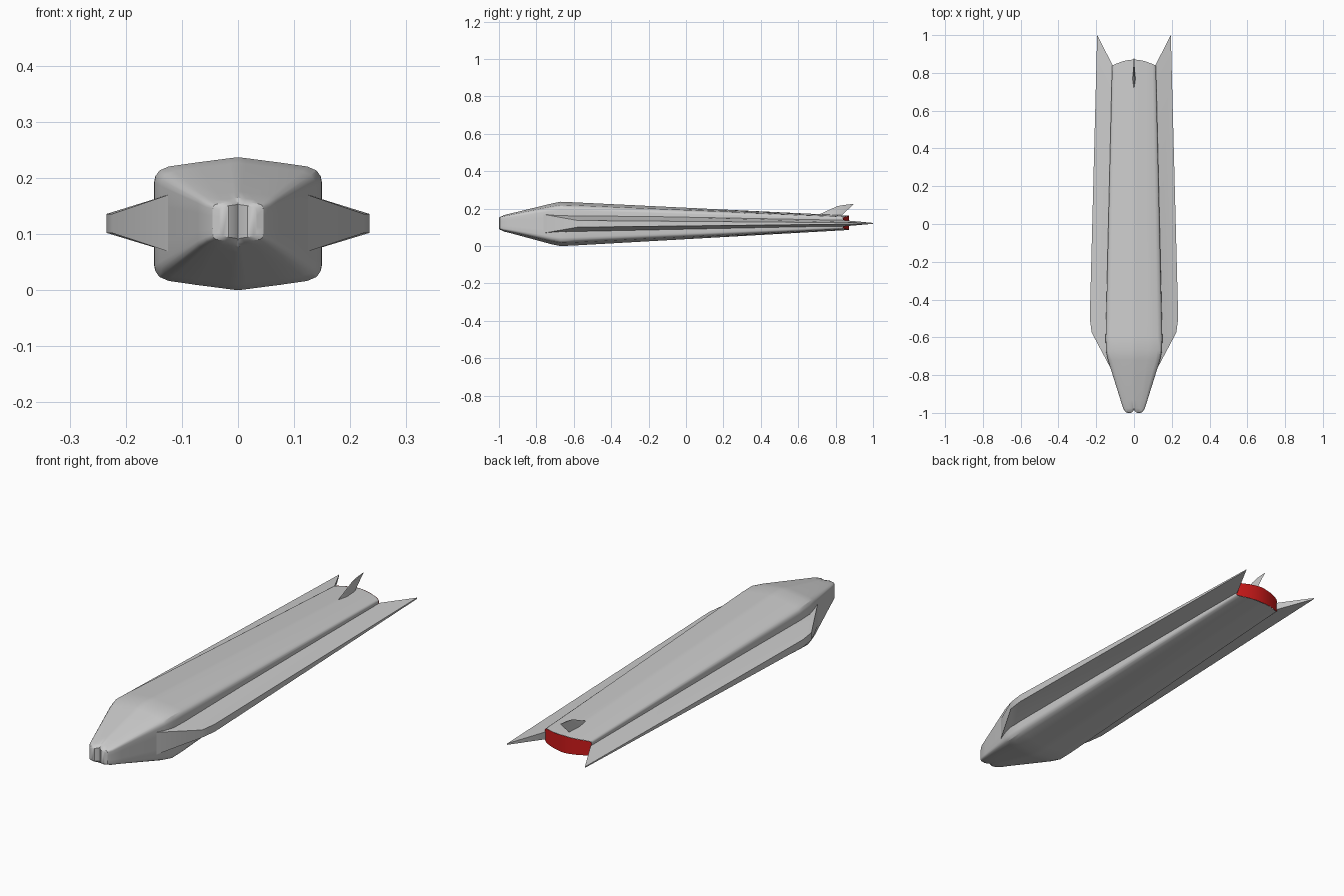
import bpy, math

if "Cube" in bpy.data.objects:
    bpy.data.objects.remove(bpy.data.objects["Cube"])

red = bpy.data.materials.new("engine_red")
red.diffuse_color = (0.6, 0.01, 0.01, 1)
red.use_nodes = True
red.node_tree.nodes["Principled BSDF"].inputs["Base Color"].default_value = red.diffuse_color


def make(name, verts, faces, angle=30):
    me = bpy.data.meshes.new(name)
    me.from_pydata(verts, [], faces)
    me.validate()
    ob = bpy.data.objects.new(name, me)
    bpy.context.collection.objects.link(ob)
    bpy.ops.object.select_all(action='DESELECT')
    ob.select_set(True)
    bpy.context.view_layer.objects.active = ob
    bpy.ops.object.mode_set(mode='EDIT')
    bpy.ops.mesh.select_all(action='SELECT')
    bpy.ops.mesh.normals_make_consistent(inside=False)
    bpy.ops.object.mode_set(mode='OBJECT')
    bpy.ops.object.shade_smooth_by_angle(angle=math.radians(angle))
    return ob


# Hull cross-section, quarter profile: share of half width, share of half height
quarter = [(1, .3), (1, .62), (.985, .72), (.94, .80), (.83, .86),
           (.5, .92), (.25, .96), (.1, .985), (0, 1)]
upper = quarter + [(-x, z) for x, z in reversed(quarter[:-1])]
n = len(upper)


def ring(y, w, z0, z1, bow):
    mid, half = (z0 + z1) / 2, (z1 - z0) / 2
    pts = upper + [(x, -z) for x, z in reversed(upper)]
    return [(x * w, y + bow(x), mid + z * half) for x, z in pts]


def flat(x):
    return 0


def groove(x):
    return 0.016 * max(0, 1 - abs(x) / .4)


def tail_bow(x):
    return 0.032 * (1 - x * x)


stations = [
    (-1.0, .033, .092, .153, groove),
    (-.995, .045, .085, .159, groove),
    (-.975, .058, .078, .165, flat),
    (-.93, .072, .067, .176, flat),
    (-.72, .138, .010, .227, flat),
    (-.67, .149, .0, .237, flat),
    (-.60, .150, .003, .234, flat),
    (.838, .116, .086, .163, tail_bow),
]
verts = [p for s in stations for p in ring(*s)]
m = 2 * n
faces = [(k * m + i, k * m + (i + 1) % m, (k + 1) * m + (i + 1) % m, (k + 1) * m + i)
         for k in range(len(stations) - 1) for i in range(m)]
faces += [(i, i + 1, m - 2 - i, m - 1 - i) for i in range(n - 1)]
make("hull", verts, faces)

# Red engine face, bowed panel just behind the hull's open end
end = [(x, y + .001, z) for x, y, z in ring(*stations[-1])]
cap = make("engine_face", end,
           [(i, i + 1, m - 2 - i, m - 1 - i) for i in range(n - 1)])
cap.data.materials.append(red)

# Side wings: (root x, root y, root z low/high), (tip x, tip y, tip z low/high)
wing = [((.115, -.78, .066, .173), (.224, -.575, .102, .136)),
        ((.115, -.70, .066, .173), (.234, -.50, .102, .136)),
        ((.100, .815, .103, .141), (.195, 1.0, .119, .124))]
for side, sx in (("left", -1), ("right", 1)):
    wv = []
    for (rx, ry, rl, rh), (tx, ty, tl, th) in wing:
        wv += [(sx * rx, ry, rh), (sx * tx, ty, th), (sx * tx, ty, tl), (sx * rx, ry, rl)]
    wf = [(k * 4 + i, k * 4 + (i + 1) % 4, k * 4 + 4 + (i + 1) % 4, k * 4 + 4 + i)
          for k in range(2) for i in range(4)]
    make(side + "_wing", wv, wf + [(0, 1, 2, 3), (8, 9, 10, 11)])

# Swept tail fin: diamond plan that narrows toward the top
fv = []
for y0, y1, za, zb, t in ((.67, .82, .15, .15, .009), (.81, .897, .214, .226, .003)):
    ym, zm = y0 * .55 + y1 * .45, (za + zb) / 2
    fv += [(0, y0, za), (t, ym, zm), (0, y1, zb), (-t, ym, zm)]
make("tail_fin", fv, [(0, 1, 2, 3), (4, 5, 6, 7)] +
     [(i, (i + 1) % 4, 4 + (i + 1) % 4, 4 + i) for i in range(4)])
